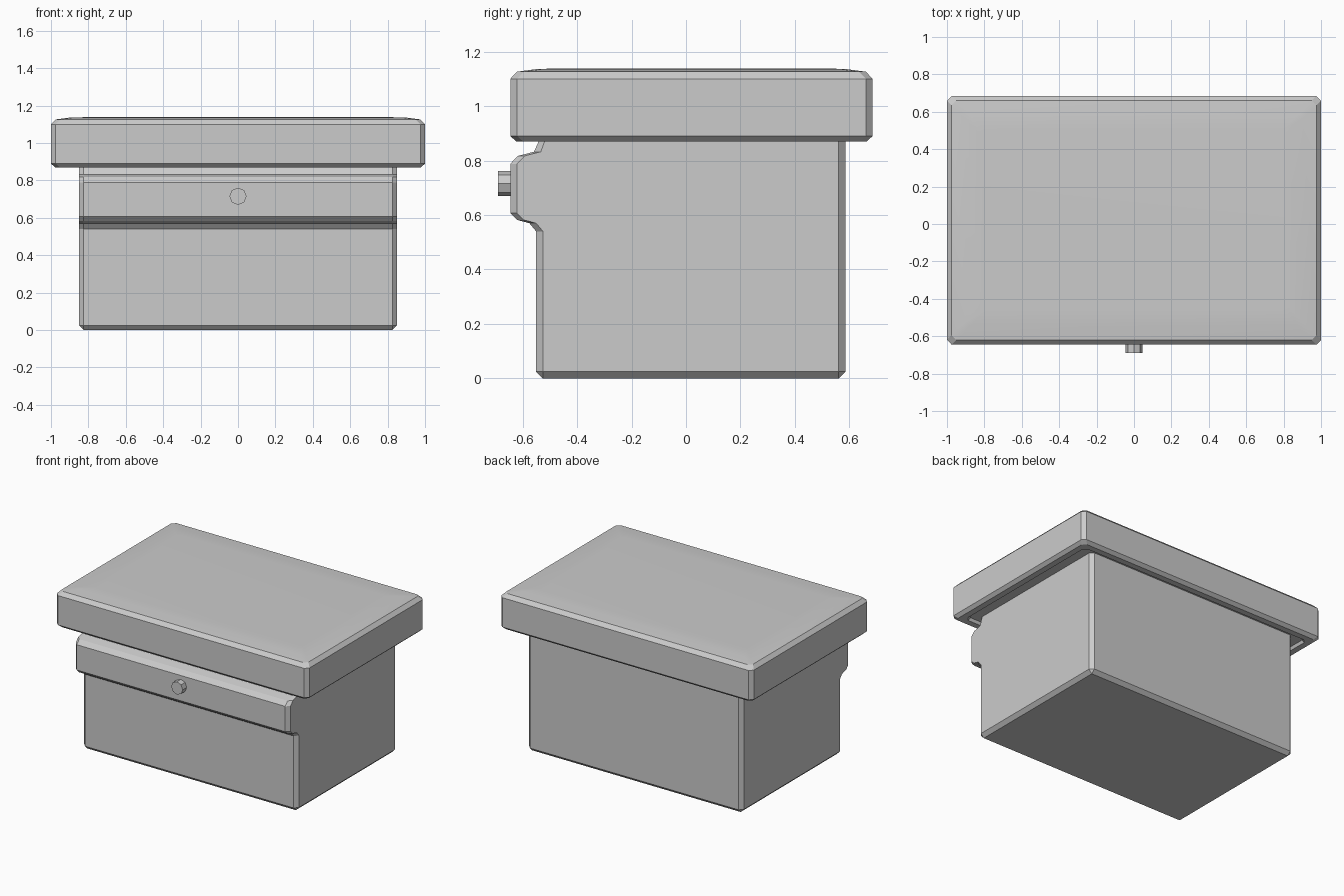
import bpy, bmesh, math
from mathutils import Matrix

if "Cube" in bpy.data.objects:
    bpy.data.objects.remove(bpy.data.objects["Cube"])


def loft(name, rings):
    """Skin closed rings of equal length and cap both ends."""
    bm = bmesh.new()
    loops = [[bm.verts.new(p) for p in ring] for ring in rings]
    n = len(loops[0])
    for a, b in zip(loops, loops[1:]):
        for i in range(n):
            j = (i + 1) % n
            bm.faces.new((a[i], a[j], b[j], b[i]))
    bm.faces.new(loops[0][::-1])
    bm.faces.new(loops[-1])
    bmesh.ops.remove_doubles(bm, verts=bm.verts, dist=0.0005)
    bmesh.ops.recalc_face_normals(bm, faces=bm.faces)
    return finish(name, bm)


def finish(name, bm):
    mesh = bpy.data.meshes.new(name)
    bm.to_mesh(mesh)
    bm.free()
    obj = bpy.data.objects.new(name, mesh)
    bpy.context.collection.objects.link(obj)
    return obj


def octagon(inset, z, c=0.025):
    """Chamfered rectangle of the lid outline, moved inward by inset."""
    x, y0, y1 = 1 - inset, -0.645 + inset, 0.685 - inset
    return [(x - c, y0, z), (x, y0 + c, z), (x, y1 - c, z), (x - c, y1, z),
            (-x + c, y1, z), (-x, y1 - c, z), (-x, y0 + c, z), (-x + c, y0, z)]


# Body with the drawer band: side profile extruded across x, chamfered ends
B = 0.025
full = [(-0.525, 0), (-0.55, B), (-0.55, 0.54), (-0.575, 0.57), (-0.62, 0.582),
        (-0.645, 0.607), (-0.645, 0.788), (-0.617, 0.817), (-0.558, 0.832),
        (-0.53, 0.895), (0.585, 0.895), (0.585, B), (0.56, 0)]
end = []
for y, z in full:
    if z == 0:
        end.append((y, B))
    elif y > 0:
        end.append((y - B, z))
    else:
        end.append((min(y + B, -0.525) if z < 0.85 else -0.51, z))
loft("body", [[(x, y, z) for y, z in prof] for x, prof in
              ((-0.85, end), (-0.825, full), (0.825, full), (0.85, end))])

# Lid: recessed underside, chamfered rim, softly domed top
lid = loft("lid", [octagon(i, z) for i, z in (
    (0.075, 0.89), (0.065, 0.87), (0.022, 0.87), (0, 0.89), (0, 1.10),
    (0.025, 1.126), (0.10, 1.136), (0.18, 1.138))])
bpy.context.view_layer.objects.active = lid
lid.select_set(True)
bpy.ops.object.shade_smooth_by_angle(angle=math.radians(25))

# Octagonal drawer knob
bm = bmesh.new()
bmesh.ops.create_cone(bm, cap_ends=True, segments=8, radius1=0.046, radius2=0.046,
                      depth=0.07,
                      matrix=Matrix.Translation((0, -0.655, 0.715)) @ Matrix.Rotation(math.pi / 2, 4, 'X'))
finish("drawer_knob", bm)
